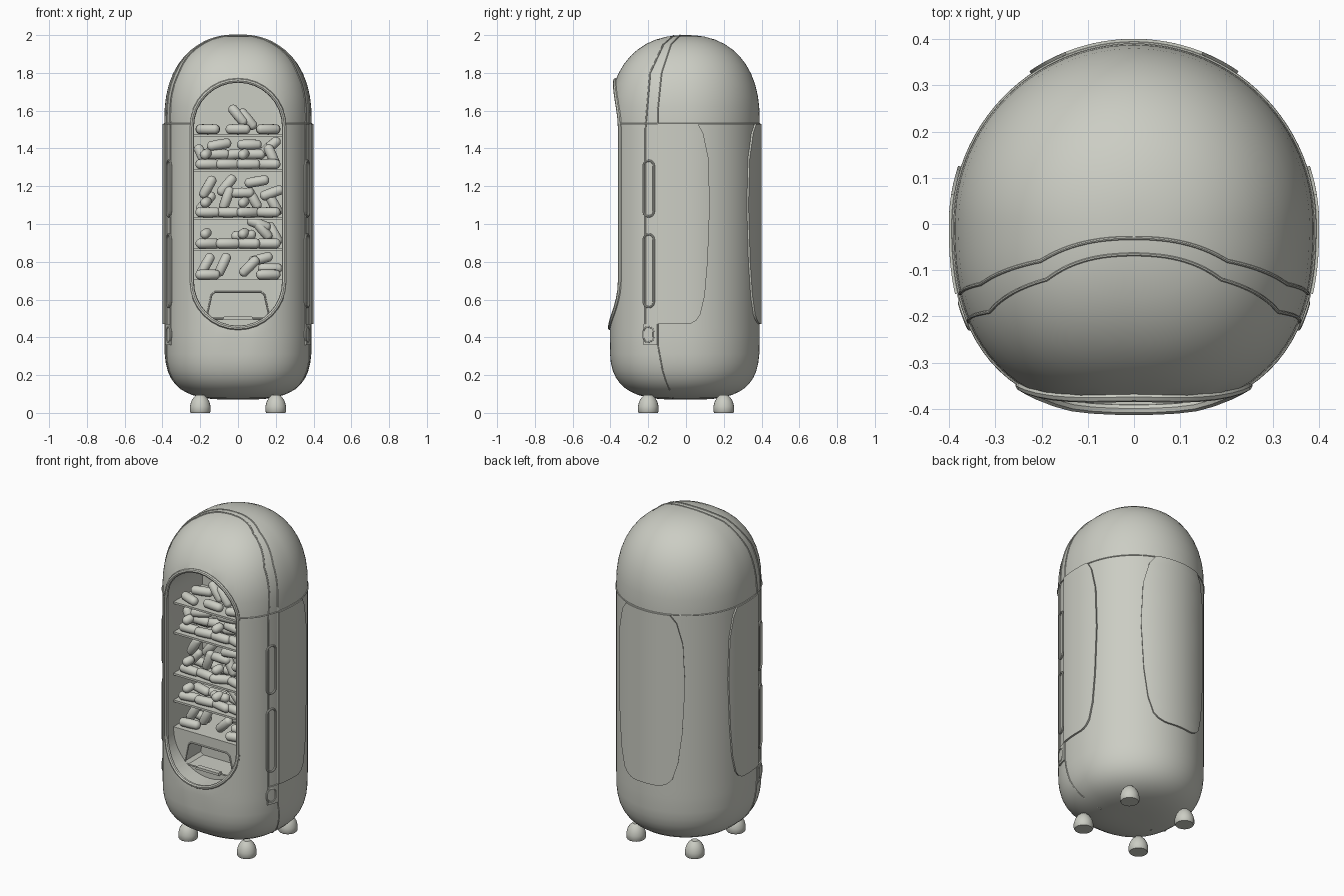
import bpy, bmesh, random
from math import sin, cos, pi, radians
from mathutils import Vector

if "Cube" in bpy.data.objects:
    bpy.data.objects.remove(bpy.data.objects["Cube"])
random.seed(4)

# Single grey finish
grey = bpy.data.materials.new("warm_grey")
grey.use_nodes = True
grey.diffuse_color = (0.6, 0.61, 0.55, 1)
grey.node_tree.nodes["Principled BSDF"].inputs["Base Color"].default_value = grey.diffuse_color

R = 0.39


def lerp(points, t):
    for (a, u), (b, v) in zip(points, points[1:]):
        if t <= b:
            return u + (v - u) * max(0, (t - a) / (b - a))
    return points[-1][1]


# Body surface: round dome and base, squarer towards the front, flattened at the window
def radius(z):
    if z > 1.55:
        f, p = (z - 1.55) / 0.45, 2.3
    else:
        f, p = max(0, 0.4 - z) / 0.33, 3.2
    return R * max(0, 1 - f ** p) ** (1 / p)


def surf(a, z, off=0):
    c, s = cos(a), sin(a)
    p = 2 if s > 0 else 2.5
    k = radius(z) / (abs(c) ** p + abs(s) ** p) ** (1 / p) + off
    y = s * k * (1 if s > 0 else 1.04)
    limit = lerp([(0.45, 0.402), (0.65, 0.367), (1.6, 0.362), (1.76, 0.39)], z)
    return Vector((c * k, max(y, -limit - off), z))


def solve(axis, value, z):
    lo, hi = -pi / 2, pi / 2
    if axis == 0:
        hi = 0
    for _ in range(30):
        mid = (lo + hi) / 2
        if surf(mid, z)[axis] < value:
            lo = mid
        else:
            hi = mid
    return lo


def finish(ob, mirror=False, angle=35):
    bpy.ops.object.select_all(action='DESELECT')
    ob.select_set(True)
    bpy.context.view_layer.objects.active = ob
    if not ob.data.materials:
        ob.data.materials.append(grey)
    if mirror:
        ob.modifiers.new("mirror", 'MIRROR').use_mirror_merge = False
    bpy.ops.object.convert(target='MESH')
    bpy.ops.object.shade_smooth_by_angle(angle=radians(angle))
    return ob


def from_bmesh(name, bm):
    bmesh.ops.recalc_face_normals(bm, faces=bm.faces[:])
    me = bpy.data.meshes.new(name)
    bm.to_mesh(me)
    bm.free()
    ob = bpy.data.objects.new(name, me)
    bpy.context.collection.objects.link(ob)
    return ob


def loft(name, rings, closed=True, cap=True):
    bm = bmesh.new()
    rows = [[bm.verts.new(p) for p in ring] for ring in rings]
    for lo, hi in zip(rows, rows[1:]):
        for i in range(len(lo) if closed else len(lo) - 1):
            j = (i + 1) % len(lo)
            bm.faces.new((lo[i], lo[j], hi[j], hi[i]))
    if cap:
        bm.faces.new(rows[0])
        bm.faces.new(rows[-1])
    return from_bmesh(name, bm)


def prism(name, outline, y0, y1):
    return loft(name, [[(x, y, z) for x, z in outline] for y in (y0, y1)])


def tube(name, points, thick, cyclic=False, mirror=False):
    cu = bpy.data.curves.new(name, 'CURVE')
    cu.dimensions = '3D'
    cu.bevel_depth, cu.bevel_resolution = thick, 2
    sp = cu.splines.new('POLY')
    sp.points.add(len(points) - 1)
    for p, q in zip(sp.points, points):
        p.co = (*q, 1)
    sp.use_cyclic_u = cyclic
    ob = bpy.data.objects.new(name, cu)
    bpy.context.collection.objects.link(ob)
    return finish(ob, mirror)


def stadium(w, z0, z1, n=16):
    arc = [i * pi / n for i in range(n + 1)]
    return ([(w * cos(t), z1 - w + w * sin(t)) for t in arc]
            + [(-w * cos(t), z0 + w - w * sin(t)) for t in arc])


def cut(ob, cutter):
    mod = ob.modifiers.new("cut", 'BOOLEAN')
    mod.operation, mod.object, mod.solver = 'DIFFERENCE', cutter, 'EXACT'
    cutter.hide_render = True
    finish(ob)
    bpy.data.objects.remove(cutter)


# Capsule body with the display cavity
ts = [radians(d) for d in (88, 84, 78, 70, 62, 54, 46, 38, 30, 22, 14, 7)]
zs = [0.4 - 0.33 * sin(t) ** (2 / 3.2) for t in ts]
zs += [0.4 + 0.05 * i for i in range(24)]
zs += [1.55 + 0.45 * sin(t) ** (2 / 2.3) for t in reversed(ts)]
body = loft("body", [[surf(2 * pi * i / 96, z) for i in range(96)] for z in zs])
cut(body, prism("cavity_cutter", stadium(0.243, 0.452, 1.757, 24), -0.6, 0))

# Window rim hugging the body
rim = []
for x, z in stadium(0.245, 0.45, 1.76):
    q = surf(solve(0, abs(x), z), z)
    rim.append((x, q.y, z))
straight = [(s * 0.245, surf(solve(0, 0.245, z), z).y, z)
            for s in (-1, 1) for z in ([1.4, 1.1, 0.8] if s < 0 else [0.8, 1.1, 1.4])]
rim = rim[:17] + straight[:3] + rim[17:] + straight[3:]
tube("window_rim", rim, 0.012, True)

# Seams of the shells
tube("waist_seam", [surf(-0.93 + (pi + 1.86) * i / 80, 1.53, 0.001) for i in range(81)], 0.004)


def shell_seam(name, z0, path):
    pts = []
    for i in range(81):
        z = z0 + (2 - z0) * (1 - (1 - i / 80) ** 2)
        y = lerp(path, z)
        if radius(z) * 1.04 <= abs(y):
            pts.append((0, y, z - 0.001))
            break
        pts.append(surf(solve(1, y, z), z))
    tube(name, pts, 0.004, mirror=True)


shell_seam("front_shell_seam", 0.36,
           [(0.4, -0.215), (1.5, -0.215), (1.8, -0.19), (1.95, -0.12), (1.998, -0.065)])
shell_seam("rear_shell_seam", 0.08,
           [(0.08, -0.07), (0.2, -0.12), (0.36, -0.15), (1.6, -0.15), (1.8, -0.13),
            (1.95, -0.08), (2, -0.03)])


# Raised panels wrapped on the body
def panel(name, zrows, left, right, off, mirror=False):
    rings = []
    for z in zrows:
        a, b = left(z), right(z)
        angles = [a + (b - a) * i / 20 for i in range(21)]
        rings.append([surf(t, z, off) for t in angles]
                     + [surf(t, z, -0.02) for t in reversed(angles)])
    return finish(loft(name, rings), mirror)


rows = [0.47, 0.475, 0.49, 0.52, 0.56, 0.62, 0.7, 0.8, 0.95, 1.1, 1.25, 1.35, 1.42, 1.48, 1.53]
side_edge = [(0.47, 0.03), (0.48, 0.12), (0.52, 0.19), (0.62, 0.25), (0.8, 0.29),
             (1.1, 0.32), (1.35, 0.3), (1.48, 0.23), (1.53, 0.16)]
back_edge = [(0.47, 0.2), (0.48, 0.32), (0.52, 0.42), (0.62, 0.5), (0.8, 0.56),
             (1.1, 0.6), (1.35, 0.57), (1.48, 0.48), (1.53, 0.38)]
panel("side_panel", rows, lambda z: solve(1, -0.148, z), lambda z: lerp(side_edge, z), 0.011, True)
panel("rear_panel", rows, lambda z: pi / 2 - lerp(back_edge, z),
      lambda z: pi / 2 + lerp(back_edge, z), 0.011)
panel("latch", [0.36, 0.41, 0.47], lambda z: solve(1, -0.22, z),
      lambda z: solve(1, -0.15, z), 0.007, True)
for name, z0, z1 in (("lower_grip", 0.56, 0.945), ("upper_grip", 1.04, 1.335), ("latch_eye", 0.375, 0.455)):
    ring = [surf(solve(1, -0.196 + y, z), z, 0.004) for y, z in stadium(0.027, z0, z1, 8)]
    tube(name, ring, 0.006, True, True)


# Feet
for x in (-0.2, 0.2):
    for y in (-0.2, 0.2):
        prof = [(0.05, 0), (0.055, 0.008), (0.055, 0.035), (0.048, 0.06), (0.036, 0.08), (0.02, 0.095)]
        finish(loft("foot", [[(x + r * cos(i * pi / 10), y + r * sin(i * pi / 10), z)
                              for i in range(20)] for r, z in prof]))

# Dispensing block with a tray recess
block = prism("dispenser_block", [(-0.25, 0.43), (0.25, 0.43), (0.25, 0.7), (-0.25, 0.7)], -0.28, 0.02)
tray = [(-0.165, 0.51), (-0.155, 0.5), (0.155, 0.5), (0.165, 0.51),
        (0.14, 0.625), (0.122, 0.64), (-0.122, 0.64), (-0.14, 0.625)]
cut(block, prism("tray_cutter", tray, -0.4, -0.13))
tube("tray_rim", [(x, -0.28, z) for x, z in tray], 0.005, True)
finish(prism("tray_lip", [(-0.08, 0.495), (0.08, 0.495), (0.075, 0.51), (-0.075, 0.51)], -0.3, -0.27))


# Capsule goods shared mesh, lying along x
def pill_mesh(name, half, r):
    bm = bmesh.new()
    bmesh.ops.create_uvsphere(bm, u_segments=14, v_segments=10, radius=r)
    for v in bm.verts:
        z = v.co.z
        shift = (half - r) * (1 if z > 1e-5 else -1 if z < -1e-5 else 0)
        v.co = (z + shift, v.co.x, v.co.y)
    me = bpy.data.meshes.new(name)
    bm.to_mesh(me)
    bm.free()
    me.materials.append(grey)
    me.shade_smooth()
    return me


pill, ball = pill_mesh("pill", 0.066, 0.027), pill_mesh("pellet", 0.036, 0.026)


def put(mesh, x, y, z, tilt, yaw=0):
    ob = bpy.data.objects.new(mesh.name, mesh)
    ob.location = (x, y, z)
    ob.rotation_euler = (0, -radians(tilt), radians(yaw))
    bpy.context.collection.objects.link(ob)


# Shelves with leaning goods as (x, height, tilt)
shelves = [
    (1.475, [(0.0, 0.1, -50), (0.05, 0.08, -50)], 3, 0),
    (1.29, [(-0.19, 0.07, -65), (0.18, 0.07, -65), (-0.1, 0.13, 10), (0.06, 0.13, 0), (0.17, 0.12, 40),
            (-0.11, 0.08, 0), (-0.01, 0.08, 5), (0.08, 0.08, 0)], 4, 2),
    (1.035, [(-0.16, 0.16, 60), (-0.06, 0.17, 50), (-0.17, 0.08, 50), (-0.06, 0.1, 70), (0.02, 0.13, 0),
             (0.1, 0.19, 10), (0.08, 0.1, -60), (0.18, 0.13, 20), (0.19, 0.07, -60)], 4, 2),
    (0.87, [(0.11, 0.13, -20), (0.13, 0.1, -50), (0.19, 0.08, -60), (0.03, 0.07, 5)], 4, 2),
    (0.705, [(-0.17, 0.08, 60), (-0.08, 0.08, 65), (0.06, 0.07, 45), (0.12, 0.11, 15), (0.17, 0.06, 0)], 2, 0),
]
for top, leaning, flat, balls in shelves:
    finish(prism("shelf", [(-0.245, top - 0.012), (0.245, top - 0.012), (0.245, top), (-0.245, top)], -0.28, 0.01))
    for x, h, tilt in leaning:
        put(pill, x, -0.2 + random.uniform(-0.02, 0.02), top + h, tilt, random.uniform(-12, 12))
    for y in (-0.24, -0.12):
        for i in range(flat):
            x = -0.16 + 0.32 * i / (flat - 1)
            put(pill, x, y, top + 0.027, 0, random.uniform(-25, 25))
    for i in range(balls):
        put(ball, -0.17 + 0.2 * i, -0.24, top + 0.08, 20, 60)
